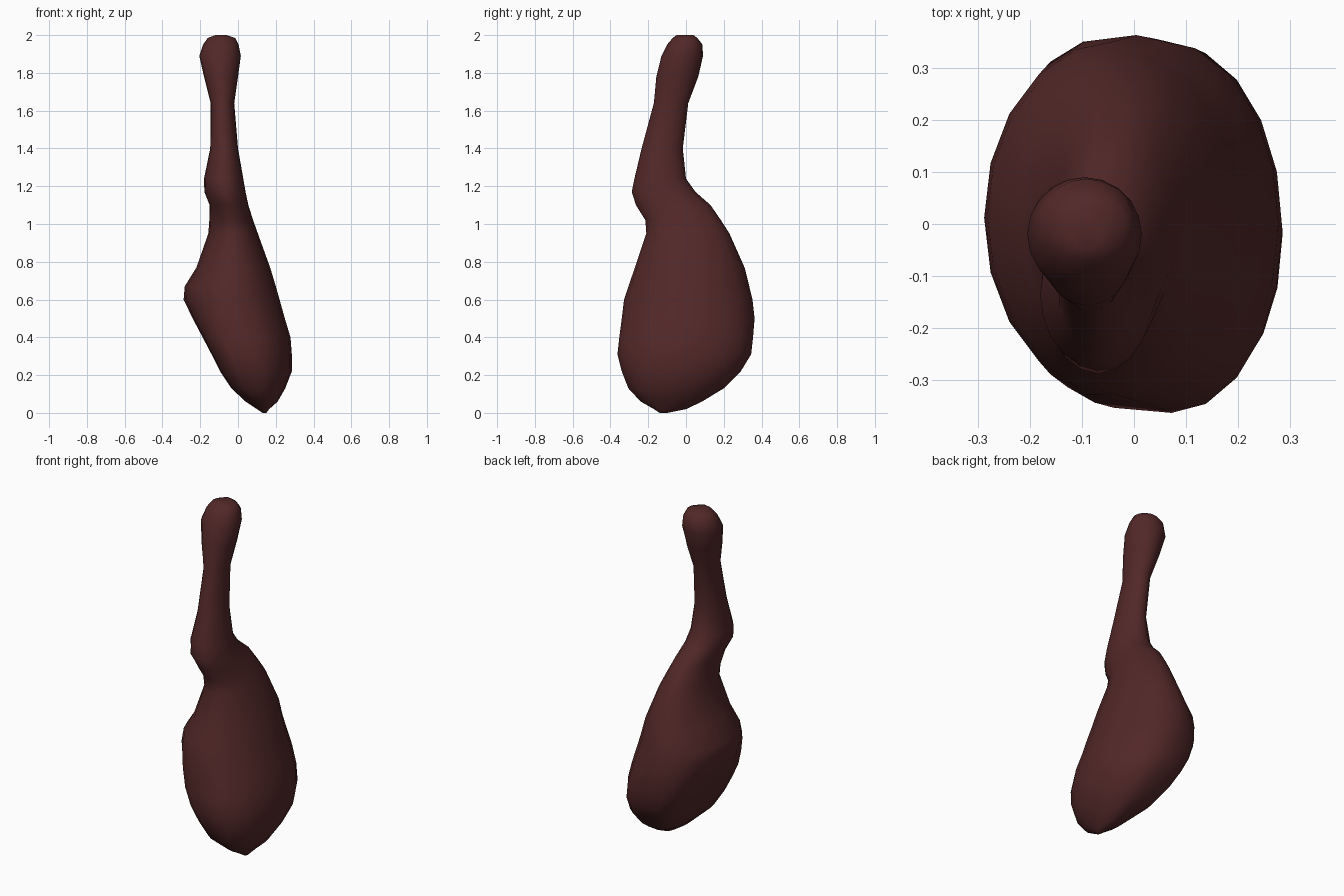
import bpy, bmesh, math

# One flat colour: dark roasted brown
brown = bpy.data.materials.new("roasted brown")
brown.diffuse_color = (0.085, 0.021, 0.021, 1.0)

# Outline of the drumstick: height, x min, x max, y min, y max
OUTLINE = [
    # slanted base and thick meat
    (0.00, 0.13, 0.15, -0.14, -0.10),
    (0.02, 0.10, 0.165, -0.17, 0.00),
    (0.06, 0.04, 0.21, -0.24, 0.085),
    (0.13, -0.035, 0.25, -0.305, 0.20),
    (0.22, -0.095, 0.285, -0.34, 0.29),
    (0.31, -0.14, 0.285, -0.363, 0.345),
    (0.40, -0.187, 0.278, -0.353, 0.355),
    (0.50, -0.24, 0.248, -0.34, 0.363),
    (0.60, -0.288, 0.22, -0.328, 0.352),
    (0.67, -0.282, 0.20, -0.305, 0.335),
    (0.77, -0.22, 0.17, -0.27, 0.31),
    (0.95, -0.157, 0.105, -0.21, 0.23),
    # front bump and neck
    (1.02, -0.152, 0.08, -0.215, 0.185),
    (1.10, -0.15, 0.055, -0.265, 0.13),
    (1.17, -0.178, 0.04, -0.287, 0.05),
    (1.24, -0.18, 0.028, -0.273, 0.00),
    (1.40, -0.147, 0.00, -0.235, -0.017),
    (1.64, -0.145, -0.02, -0.17, 0.012),
    # knob at the top
    (1.78, -0.18, 0.00, -0.157, 0.065),
    (1.89, -0.205, 0.015, -0.13, 0.09),
    (1.95, -0.185, 0.003, -0.10, 0.087),
    (1.985, -0.16, -0.015, -0.07, 0.06),
    (2.00, -0.12, -0.06, -0.05, 0.04),
]
SIDES = 20


def squareness(z):
    """The left side is cut nearly flat by the slanted base."""
    if z < 0.08 or z >= 0.6:
        return 2.0
    return 3.6 if z < 0.45 else 2.7


def ring(bm, z, x0, x1, y0, y1):
    cx, cy, rx, ry = (x0 + x1) / 2, (y0 + y1) / 2, (x1 - x0) / 2, (y1 - y0) / 2
    verts = []
    for i in range(SIDES):
        a = 2 * math.pi * i / SIDES
        c, s = math.cos(a), math.sin(a)
        p = 2 / squareness(z) if c < -1e-6 else 1.0
        x = cx + rx * math.copysign(abs(c) ** p, c)
        y = cy + ry * math.copysign(abs(s) ** p, s)
        verts.append(bm.verts.new((x, y, z)))
    return verts


# Drumstick body: rings joined into one skin
bm = bmesh.new()
rings = [ring(bm, *row) for row in OUTLINE]
for low, high in zip(rings, rings[1:]):
    for i in range(SIDES):
        j = (i + 1) % SIDES
        bm.faces.new((low[i], low[j], high[j], high[i]))
bm.faces.new(list(reversed(rings[0])))
bm.faces.new(rings[-1])
bmesh.ops.recalc_face_normals(bm, faces=bm.faces)
for f in bm.faces:
    f.smooth = True

mesh = bpy.data.meshes.new("drumstick")
bm.to_mesh(mesh)
bm.free()
mesh.materials.append(brown)
drumstick = bpy.data.objects.new("drumstick", mesh)
bpy.context.collection.objects.link(drumstick)
